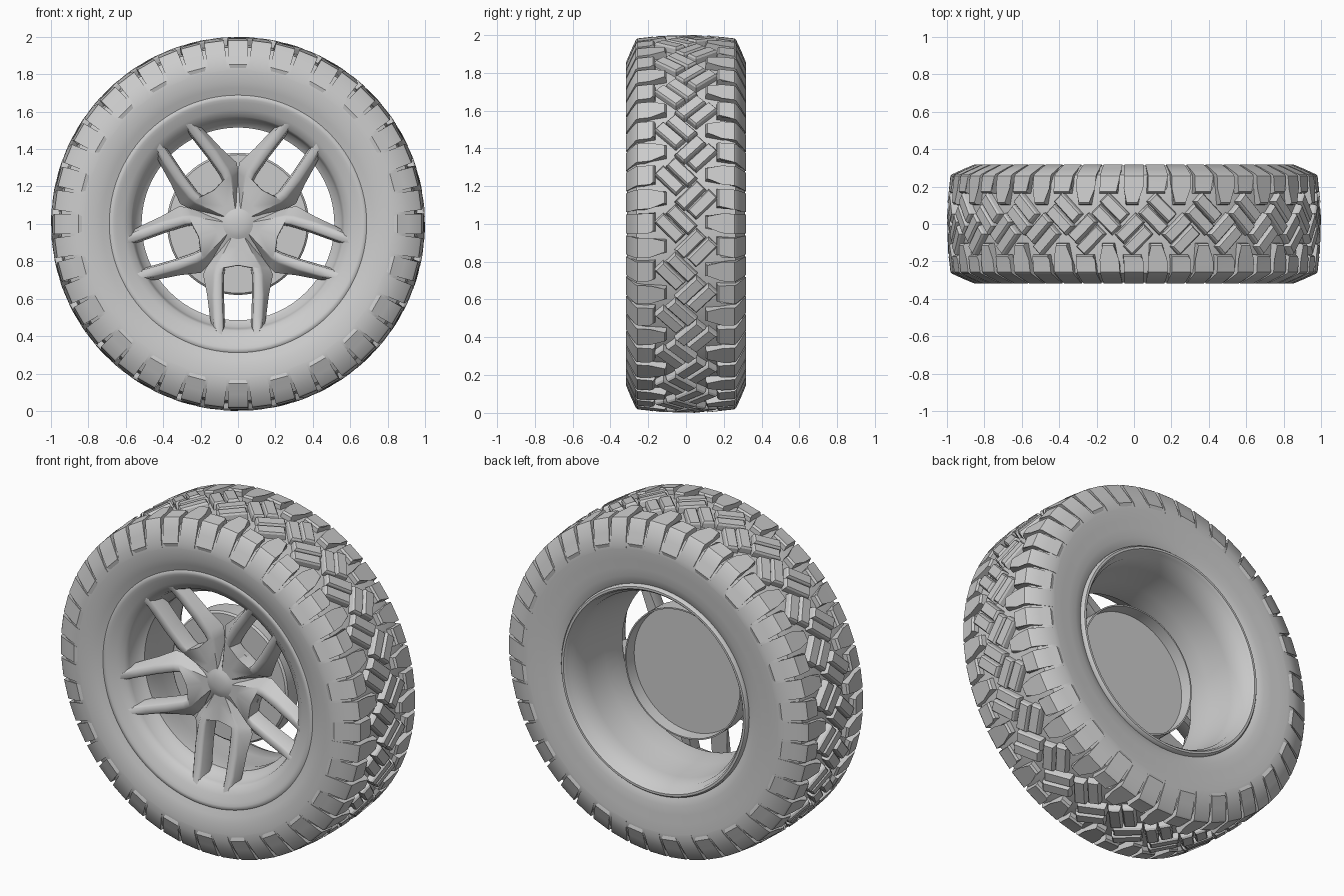
import bpy, bmesh, math
from math import sin, cos, pi, radians

if "Cube" in bpy.data.objects:
    bpy.data.objects.remove(bpy.data.objects["Cube"])

CZ = 1.0          # axle height
REPEATS = 24      # tread pattern repeats


def finish(bm, name, angle=30, recalc=True):
    bmesh.ops.remove_doubles(bm, verts=bm.verts, dist=1e-5)
    if recalc:
        bmesh.ops.recalc_face_normals(bm, faces=bm.faces)
    me = bpy.data.meshes.new(name)
    bm.to_mesh(me)
    bm.free()
    ob = bpy.data.objects.new(name, me)
    bpy.context.collection.objects.link(ob)
    bpy.ops.object.select_all(action='DESELECT')
    ob.select_set(True)
    bpy.context.view_layer.objects.active = ob
    bpy.ops.object.shade_smooth_by_angle(angle=radians(angle))
    return ob


def polar(r, y, a):
    return (r * cos(a), y, CZ + r * sin(a))


def lathe(name, profile, n=96, angle=30):
    """Spin an (r, y) profile round the axle."""
    bm = bmesh.new()
    rings = [[bm.verts.new(polar(r, y, 2 * pi * i / n)) for r, y in profile] for i in range(n)]
    for i in range(n):
        a, b = rings[i], rings[(i + 1) % n]
        for j in range(len(profile) - 1):
            if profile[j][0] < 1e-6:
                bm.faces.new((a[j], a[j + 1], b[j + 1]))
            elif profile[j + 1][0] < 1e-6:
                bm.faces.new((a[j], a[j + 1], b[j]))
            else:
                bm.faces.new((a[j], a[j + 1], b[j + 1], b[j]))
    return finish(bm, name, angle, recalc=False)


def loft(bm, sections):
    """Skin closed sections and cap both ends."""
    rows = [[bm.verts.new(p) for p in s] for s in sections]
    n = len(rows[0])
    for a, b in zip(rows, rows[1:]):
        for k in range(n):
            bm.faces.new((a[k], a[(k + 1) % n], b[(k + 1) % n], b[k]))
    bm.faces.new(rows[0][::-1])
    bm.faces.new(rows[-1])


def crown(y):
    return 1.0 - 0.27 * y * y


# Tyre carcass: front bead, sidewall, groove floor, back sidewall, back bead
half = [(0.76, 0.307), (0.82, 0.313), (0.855, 0.312), (0.885, 0.3), (0.945, 0.262),
        (0.955, 0.2), (0.96, 0.08)]
front = [(0.68, -0.28), (0.7, -0.287), (0.725, -0.296)] + [(r, -y) for r, y in half]
back = half[::-1] + [(0.71, 0.303), (0.66, 0.298), (0.625, 0.288), (0.6, 0.275)]
lathe("tyre_carcass", front + back, 144, 40)

# Centre tread: basket weave of paired slanted bars
bm = bmesh.new()
step = 2 * pi / REPEATS
for i in range(REPEATS):
    for side in (1, -1):
        a0 = step * (i + (0.5 if side > 0 else 0))
        for k in (-1, 1):
            secs = []
            for inset, depth in ((-0.005, 0.05), (0, 0.01), (0.007, 0)):
                ring = []
                for u, w in ((-1, -1), (1, -1), (1, 1), (-1, 1)):
                    lu = u * (0.08 - inset) + k * 0.006
                    lw = k * 0.039 + w * (0.033 - inset)
                    s = (lu - lw) * 0.7071
                    y = side * (0.055 + (lu + lw) * 0.7071)
                    ring.append(polar(crown(y) - depth, y, a0 + s))
                secs.append(ring)
            loft(bm, secs)
finish(bm, "centre_tread", 25)

# Shoulder lugs: alternate long and short blocks wrapping onto the sidewall
bm = bmesh.new()
for i in range(REPEATS * 2):
    for side in (1, -1):
        long = (i % 2 == 0) == (side > 0)
        a0 = step * 0.5 * i
        yin = 0.105 if long else 0.165
        low = 0.785 if long else 0.815
        w = 0.053
        tip = 0.6 if long else 0.9
        # (y, r, half width, skew)
        prof = [(yin - 0.004, 0.95, w * (tip + 0.05), 0.01), (yin, crown(yin) - 0.01, w * tip, 0.01),
                (yin + 0.01, crown(yin), w * (tip - 0.05), 0.01), (0.19, 0.99, w * 0.98, 0.003),
                (0.256, 0.983, w, 0), (0.266, 0.974, w, 0), (0.293, 0.915, w, 0),
                (0.318, 0.855, w * 0.95, 0), (0.307, low, w * 0.6, 0),
                (0.29, low + 0.03, w * 0.6, 0), (0.245, 0.93, w, 0)]
        loft(bm, [[polar(r, side * y, a0 + (sk + e * hw) / r) for y, r, hw, sk in prof]
                  for e in (-1, 1)])
finish(bm, "shoulder_lugs", 35)

# Rim: back lip, tapered barrel, front face ring
lathe("rim", [(0.612, 0.27), (0.612, 0.295), (0.603, 0.306), (0.59, 0.306), (0.58, 0.295),
              (0.575, 0.27), (0.56, 0.255), (0.55, 0.15), (0.53, 0.0), (0.515, -0.08), (0.515, -0.14),
              (0.55, -0.165), (0.56, -0.22), (0.572, -0.25), (0.6, -0.262), (0.61, -0.27),
              (0.65, -0.28), (0.665, -0.288), (0.682, -0.288), (0.692, -0.28)], 96, 45)

# Spokes: five pairs, solid between the two near the hub, flared outer flanks
stations = [  # along, inner edge, outer edge, outer foot, front y, back y
    (0.04, 0.0, 0.022, 0.029, -0.172, -0.09), (0.12, 0.0, 0.066, 0.087, -0.174, -0.09),
    (0.222, 0.0, 0.118, 0.161, -0.183, -0.09), (0.236, 0.08, 0.122, 0.171, -0.186, -0.095),
    (0.27, 0.086, 0.13, 0.187, -0.192, -0.1), (0.38, 0.087, 0.135, 0.165, -0.212, -0.12),
    (0.5, 0.083, 0.13, 0.15, -0.236, -0.14), (0.605, 0.08, 0.118, 0.13, -0.265, -0.16)]
bm = bmesh.new()
for i in range(5):
    a = radians(270 + 72 * i)
    for side in (1, -1):
        secs = []
        for u, vi, vo, vb, yf, yb in stations:
            ring = []
            soft = 0.0 if vi == 0 else 1.0
            for v, y in ((vi - 0.012 * soft, yb), (vi - 0.004 * soft, yf + 0.01 * soft),
                         (vi + 0.006, yf), (vo - 0.006, yf), (vo + 0.004, yf + 0.012), (vb, yb - 0.03)):
                v *= side
                ring.append((u * cos(a) - v * sin(a), y, CZ + u * sin(a) + v * cos(a)))
            secs.append(ring)
        loft(bm, secs)
finish(bm, "spokes", 50)

# Hub core with a low centre dome
lathe("hub", [(0, -0.19), (0.035, -0.188), (0.065, -0.181), (0.09, -0.168), (0.13, -0.15),
              (0.2, -0.13), (0.225, -0.12), (0.225, -0.07)], 60, 50)

# Brake drum behind the spokes, dished at the back
lathe("brake_drum", [(0, -0.085), (0.37, -0.085), (0.38, -0.075), (0.38, 0.03), (0.372, 0.03),
                     (0.368, -0.04), (0, -0.04)], 64)
